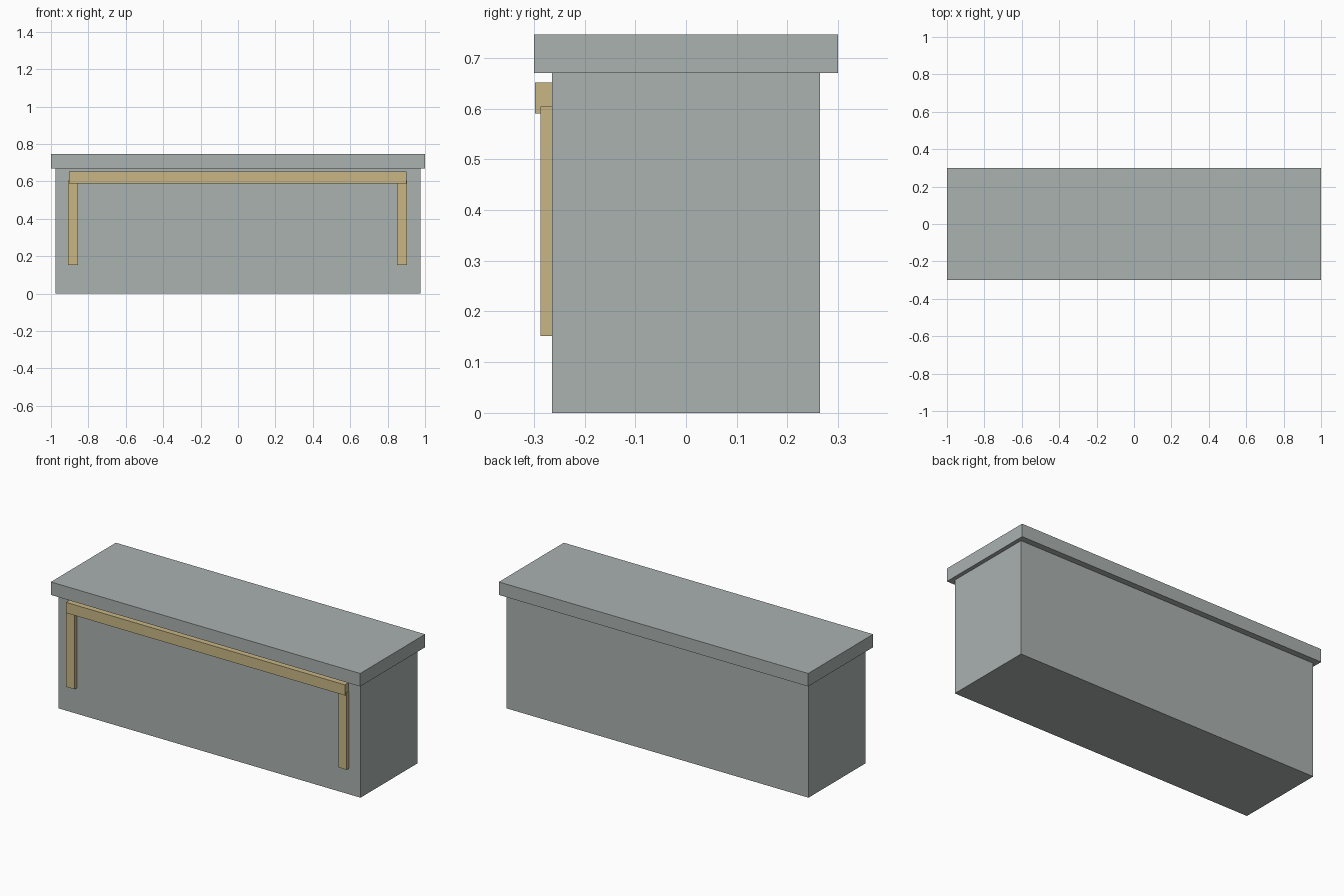
import bpy
import bmesh
from mathutils import Vector

if "Cube" in bpy.data.objects:
    bpy.data.objects.remove(bpy.data.objects["Cube"])


def material(name, rgb):
    m = bpy.data.materials.new(name)
    m.diffuse_color = (*rgb, 1.0)
    m.use_nodes = True
    m.node_tree.nodes["Principled BSDF"].inputs["Base Color"].default_value = m.diffuse_color
    return m


def box(name, low, high, mat):
    """Axis-aligned box between two corners."""
    low, high = Vector(low), Vector(high)
    bm = bmesh.new()
    bmesh.ops.create_cube(bm, size=1.0)
    bmesh.ops.scale(bm, vec=high - low, verts=bm.verts)
    mesh = bpy.data.meshes.new(name)
    bm.to_mesh(mesh)
    bm.free()
    mesh.materials.append(mat)
    obj = bpy.data.objects.new(name, mesh)
    obj.location = (low + high) / 2
    bpy.context.collection.objects.link(obj)
    return obj


grey = material("stone grey", (0.402, 0.445, 0.434))
tan = material("tan wood", (0.578, 0.468, 0.231))

# Counter body and overhanging top slab
box("counter_body", (-0.977, -0.264, 0.0), (0.977, 0.264, 0.67), grey)
box("counter_top", (-1.0, -0.30, 0.67), (1.0, 0.30, 0.746), grey)

# Trim on the front: a thick rail over two thinner uprights
box("front_rail", (-0.904, -0.298, 0.59), (0.90, -0.264, 0.652), tan)
for side, x in (("left", -0.91), ("right", 0.85)):
    box(f"{side}_upright", (x, -0.287, 0.152), (x + 0.054, -0.264, 0.604), tan)
